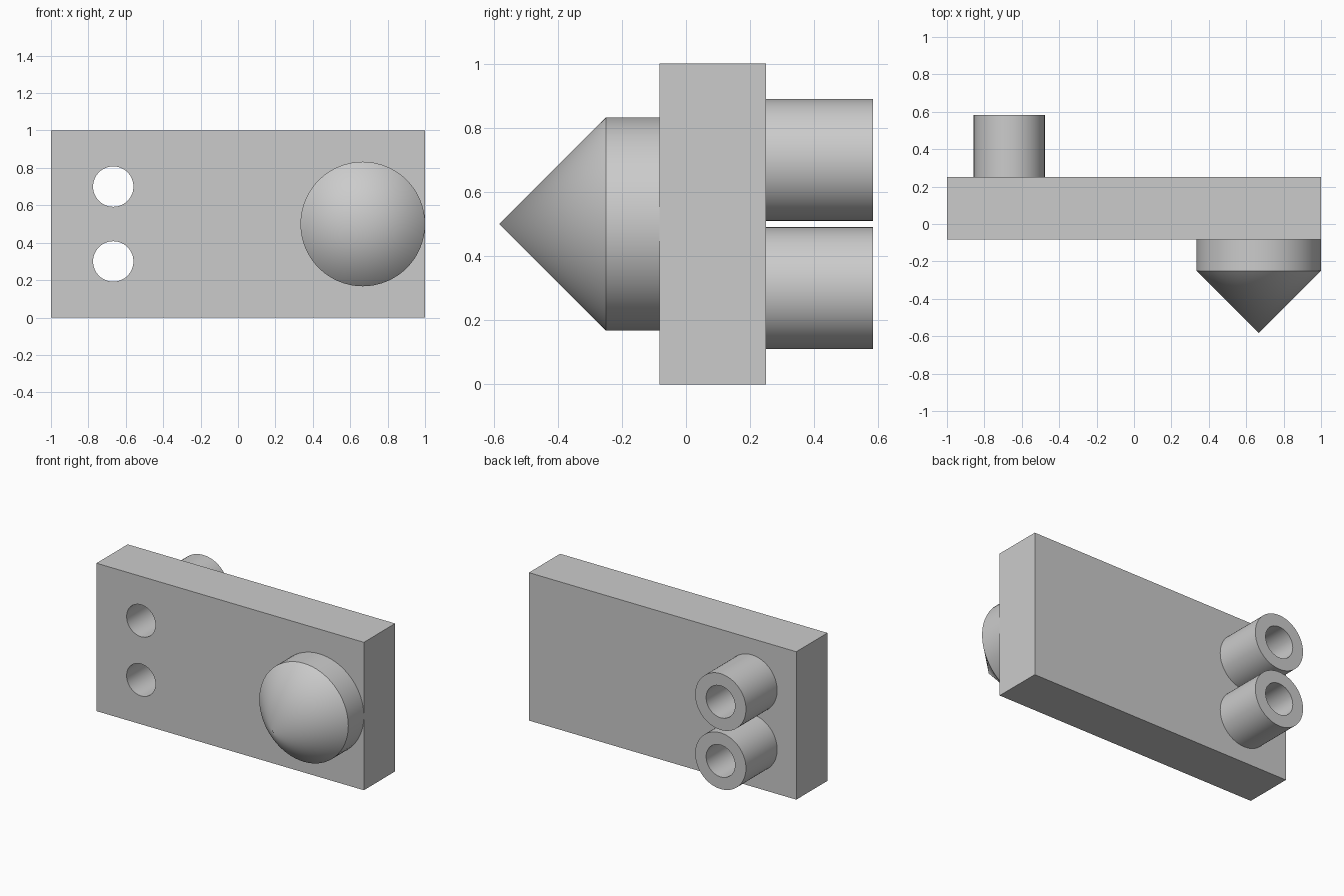
import bpy
import math
from mathutils import Matrix

if "Cube" in bpy.data.objects:
    bpy.data.objects.remove(bpy.data.objects["Cube"], do_unlink=True)

FRONT, BACK = -0.0833, 0.25      # plate faces along y
REACH = 0.5833                   # how far the tip and tubes extend
SIDES = 64
TUBE_X, TUBE_R, BORE_R = -0.667, 0.19, 0.108
TUBE_HEIGHTS = {"lower": 0.3, "upper": 0.7}

grey = bpy.data.materials.new("light_grey")
grey.use_nodes = True
colour = (0.6, 0.6, 0.6, 1)
grey.diffuse_color = colour
grey.node_tree.nodes["Principled BSDF"].inputs["Base Color"].default_value = colour


def finish(obj, name):
    obj.name = name
    obj.data.materials.clear()
    obj.data.materials.append(grey)
    bpy.ops.object.select_all(action="DESELECT")
    obj.select_set(True)
    bpy.context.view_layer.objects.active = obj
    bpy.ops.object.shade_smooth_by_angle(angle=math.radians(30))
    return obj


def rod(x, z, radius, y0, y1, tip_radius=None):
    """Cylinder or cone along y, from y0 to y1."""
    bpy.ops.mesh.primitive_cone_add(
        vertices=SIDES, radius1=radius,
        radius2=radius if tip_radius is None else tip_radius,
        depth=abs(y1 - y0), location=(x, (y0 + y1) / 2, z),
        rotation=(math.radians(90 if y1 < y0 else -90), 0, 0))
    return bpy.context.object


def bore(obj, z):
    """Cut a round hole through an object along y."""
    cutter = rod(TUBE_X, z, BORE_R, -1, 1)
    cutter.hide_render = True
    cut = obj.modifiers.new("bore", "BOOLEAN")
    cut.operation = "DIFFERENCE"
    cut.solver = "EXACT"
    cut.object = cutter
    bpy.context.view_layer.objects.active = obj
    bpy.ops.object.modifier_apply(modifier=cut.name)
    bpy.data.objects.remove(cutter, do_unlink=True)


# Plate with two through holes
bpy.ops.mesh.primitive_cube_add(size=1, location=(0, (FRONT + BACK) / 2, 0.5))
plate = bpy.context.object
plate.data.transform(Matrix.Diagonal((2, BACK - FRONT, 1, 1)))
for height in TUBE_HEIGHTS.values():
    bore(plate, height)
finish(plate, "plate")

# Hollow tubes on the back
for label, height in TUBE_HEIGHTS.items():
    tube = rod(TUBE_X, height, TUBE_R, BACK, REACH)
    bore(tube, height)
    finish(tube, label + "_tube")

# Round boss and pointed cone on the front
finish(rod(0.667, 0.5, 0.333, FRONT, -0.25), "boss")
finish(rod(0.667, 0.5, 0.333, -0.25, -REACH, 0), "cone_tip")
